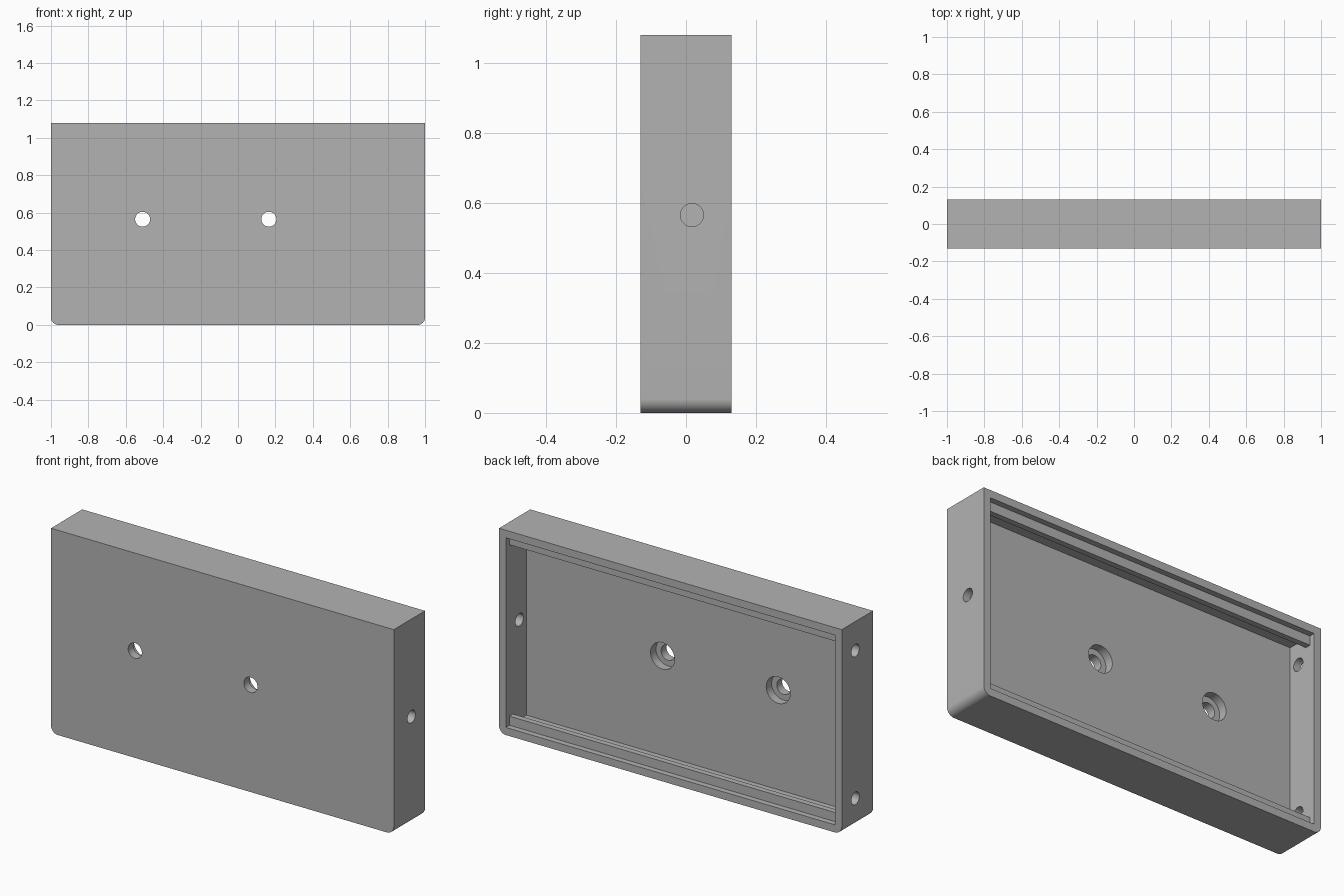
import bpy, bmesh, math
from mathutils import Matrix, Vector

cube = bpy.data.objects.get("Cube")
if cube:
    bpy.data.objects.remove(cube, do_unlink=True)

# Overall sizes
W, D, H = 2.0, 0.26, 1.08
WALL, FLOOR_Y = 0.04, -0.04
CORNER = 0.04

grey = bpy.data.materials.new("plain grey")
grey.use_nodes = True
colour = (0.45, 0.45, 0.45, 1)
grey.diffuse_color = colour
grey.node_tree.nodes["Principled BSDF"].inputs["Base Color"].default_value = colour


def finish(name, bm):
    mesh = bpy.data.meshes.new(name)
    bmesh.ops.recalc_face_normals(bm, faces=bm.faces)
    bm.to_mesh(mesh)
    bm.free()
    ob = bpy.data.objects.new(name, mesh)
    bpy.context.collection.objects.link(ob)
    mesh.materials.append(grey)
    return ob


def box(name, lo, hi, round_bottom=0):
    lo, hi = Vector(lo), Vector(hi)
    bm = bmesh.new()
    bmesh.ops.create_cube(bm, size=1)
    for v in bm.verts:
        v.co = (lo + hi) / 2 + v.co * (hi - lo)
    if round_bottom:
        edges = [e for e in bm.edges
                 if all(v.co.z < lo.z + 0.001 for v in e.verts)
                 and abs(e.verts[0].co.x - e.verts[1].co.x) < 0.001]
        bmesh.ops.bevel(bm, geom=edges, offset=round_bottom, segments=10,
                        profile=0.5, affect='EDGES')
    return finish(name, bm)


def rod(name, radius, start, end):
    start, end = Vector(start), Vector(end)
    axis = end - start
    bm = bmesh.new()
    bmesh.ops.create_cone(bm, cap_ends=True, segments=40, radius1=radius,
                          radius2=radius, depth=axis.length)
    turn = axis.to_track_quat('Z', 'Y').to_matrix().to_4x4()
    bmesh.ops.transform(bm, matrix=Matrix.Translation((start + end) / 2) @ turn,
                        verts=bm.verts)
    return finish(name, bm)


# Case body with rounded lower corners
body = box("case_body", (-W / 2, -D / 2, 0), (W / 2, D / 2, H), CORNER)

# Open cavity at the back
cutters = [box("cavity_cutter", (-W / 2 + WALL, FLOOR_Y, WALL),
               (W / 2 - WALL, D, H - WALL))]

# Mounting holes through the front plate, counterbored from inside
for x in (-0.51, 0.165):
    cutters.append(rod("screw_hole_cutter", 0.04, (x, -0.2, 0.565), (x, 0, 0.565)))
    cutters.append(rod("counterbore_cutter", 0.07, (x, -0.085, 0.565), (x, 0, 0.565)))

# Side holes: one on the left wall, two on the right wall
for side, z in ((1, 0.565), (-1, 0.927), (-1, 0.147)):
    cutters.append(rod("side_hole_cutter", 0.033, (side * 0.9, 0.017, z),
                       (side * 1.1, 0.017, z)))

for cutter in cutters:
    mod = body.modifiers.new("cut", 'BOOLEAN')
    mod.operation = 'DIFFERENCE'
    mod.solver = 'EXACT'
    mod.object = cutter
bpy.context.view_layer.update()
graph = bpy.context.evaluated_depsgraph_get()
cut_mesh = bpy.data.meshes.new_from_object(body.evaluated_get(graph))
body.modifiers.clear()
body.data = cut_mesh
for cutter in cutters:
    bpy.data.objects.remove(cutter, do_unlink=True)

# Lid rails along the top and bottom of the opening
inner, tall, sunk = W / 2 - WALL, 0.048, 0.005
for name, low, high in (("lower_rail", WALL - sunk, WALL + tall),
                        ("upper_rail", H - WALL - tall, H - WALL + sunk)):
    box(name, (-inner - sunk, 0.07, low), (inner + sunk, 0.1, high))

# Smooth round surfaces, keep edges sharp
bpy.ops.object.select_all(action='DESELECT')
body.select_set(True)
bpy.context.view_layer.objects.active = body
bpy.ops.object.shade_smooth_by_angle(angle=math.radians(30))
